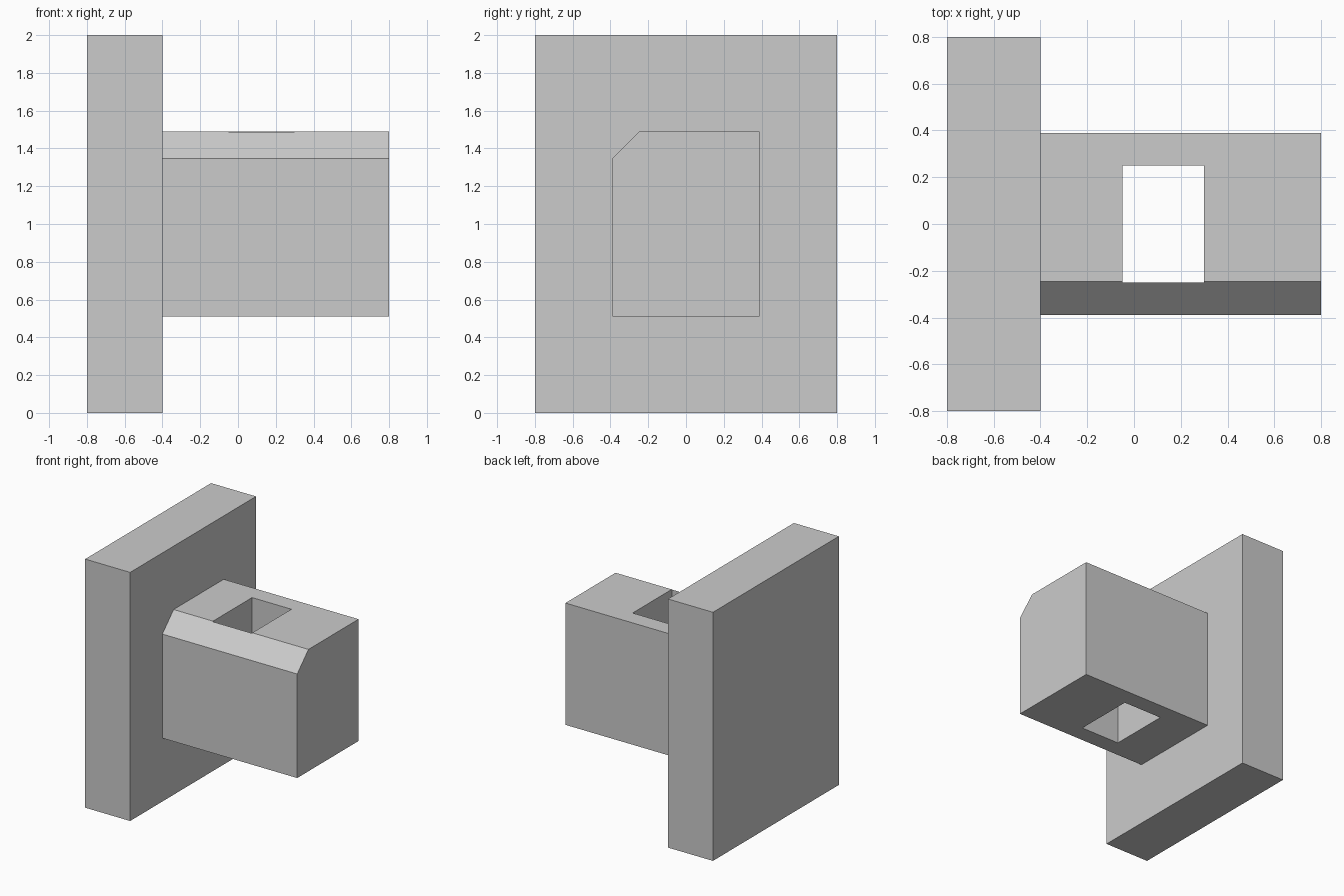
import bpy
import bmesh

cube = bpy.data.objects.get("Cube")
if cube:
    bpy.data.objects.remove(cube, do_unlink=True)

# Single plain grey for the whole bracket
grey = bpy.data.materials.new("plain_grey")
grey.use_nodes = True
colour = (0.6, 0.6, 0.6, 1)
grey.diffuse_color = colour
grey.node_tree.nodes["Principled BSDF"].inputs["Base Color"].default_value = colour


def extrude_x(name, profile, x0, x1):
    """Prism along x from a counter-clockwise (y, z) profile."""
    bm = bmesh.new()
    face = bm.faces.new([bm.verts.new((x0, y, z)) for y, z in profile])
    out = bmesh.ops.extrude_face_region(bm, geom=[face])
    moved = [v for v in out["geom"] if isinstance(v, bmesh.types.BMVert)]
    bmesh.ops.translate(bm, verts=moved, vec=(x1 - x0, 0, 0))
    bmesh.ops.recalc_face_normals(bm, faces=bm.faces)
    mesh = bpy.data.meshes.new(name)
    bm.to_mesh(mesh)
    bm.free()
    mesh.materials.append(grey)
    obj = bpy.data.objects.new(name, mesh)
    bpy.context.collection.objects.link(obj)
    return obj


def rectangle(y0, y1, z0, z1):
    return [(y0, z0), (y1, z0), (y1, z1), (y0, z1)]


# Upright mounting plate
extrude_x("mounting_plate", rectangle(-0.8, 0.8, 0, 2), -0.8, -0.4)

# Projecting block with its top front edge chamfered
half, low, high, chamfer = 0.39, 0.51, 1.49, 0.143
block = extrude_x("chamfered_block", [
    (-half, low), (half, low), (half, high),
    (chamfer - half, high), (-half, high - chamfer)], -0.4, 0.8)

# Rectangular slot straight down through the block
cutter = extrude_x("slot_cutter", rectangle(-0.25, 0.25, 0.3, 1.7), -0.05, 0.3)
cutter.hide_render = True
cutter.hide_set(True)
cut = block.modifiers.new("slot", "BOOLEAN")
cut.operation = "DIFFERENCE"
cut.solver = "EXACT"
cut.object = cutter

# Bake the slot and drop the cutter
bpy.context.view_layer.objects.active = block
bpy.ops.object.modifier_apply(modifier=cut.name)
bpy.data.objects.remove(cutter, do_unlink=True)
